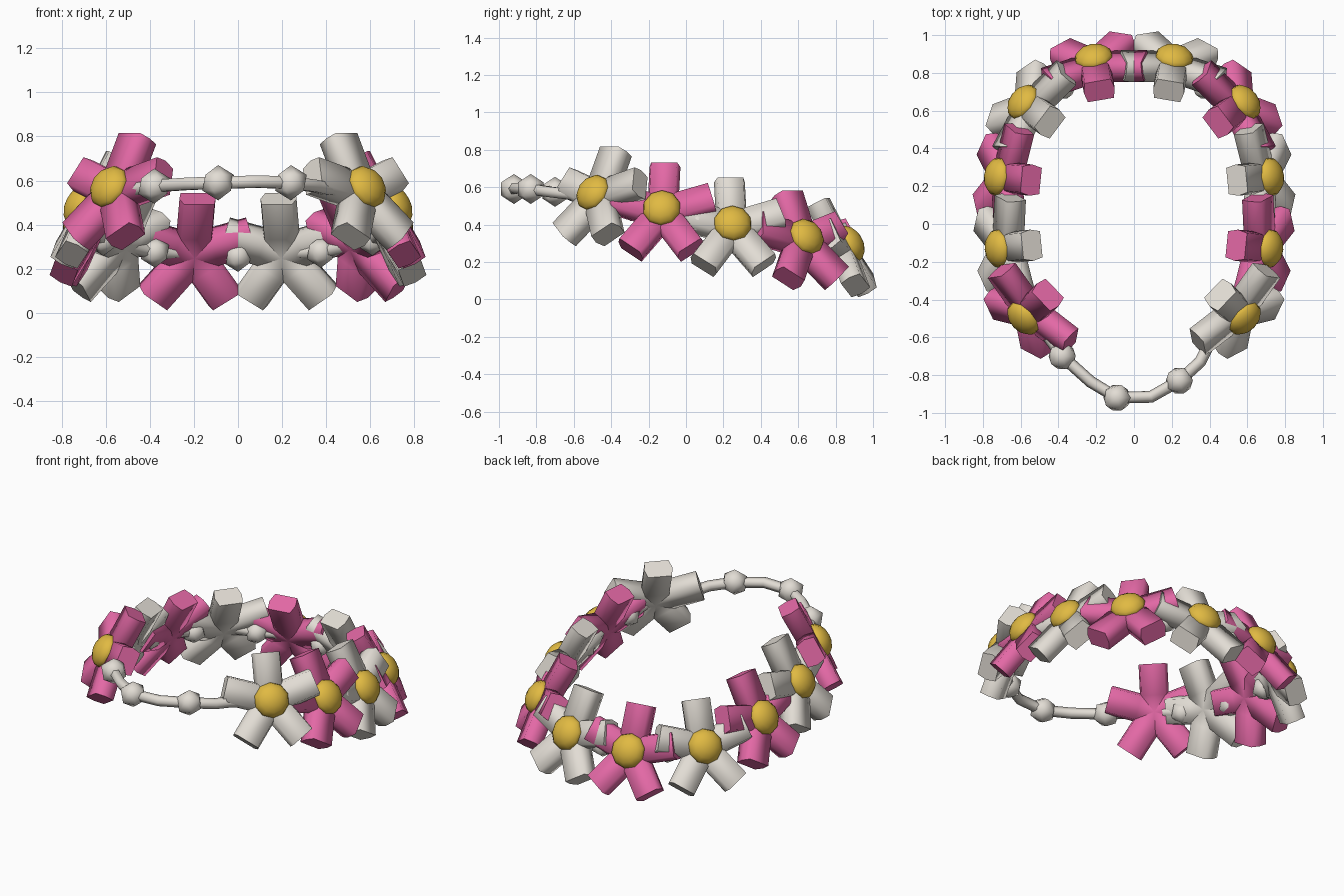
import bpy
import bmesh
import math
from mathutils import Vector, Matrix

cube = bpy.data.objects.get("Cube")
if cube:
    bpy.data.objects.remove(cube, do_unlink=True)


def material(name, rgb):
    m = bpy.data.materials.new(name)
    m.use_nodes = True
    m.diffuse_color = (*rgb, 1)
    m.node_tree.nodes["Principled BSDF"].inputs["Base Color"].default_value = (*rgb, 1)
    return m


WHITE = material("warm white", (0.76, 0.72, 0.66))
PINK = material("pink", (0.77, 0.14, 0.38))
YELLOW = material("golden yellow", (0.75, 0.49, 0.055))

TILT = math.radians(27.5)
LENGTH, HALF_W, HALF_T, FLAT = 0.276, 0.083, 0.057, 0.84


def add_object(name, bm, mat, matrix, angle):
    bmesh.ops.recalc_face_normals(bm, faces=bm.faces[:])
    mesh = bpy.data.meshes.new(name)
    bm.to_mesh(mesh)
    bm.free()
    mesh.materials.append(mat)
    ob = bpy.data.objects.new(name, mesh)
    bpy.context.collection.objects.link(ob)
    ob.matrix_world = matrix
    bpy.ops.object.select_all(action="DESELECT")
    ob.select_set(True)
    bpy.context.view_layer.objects.active = ob
    bpy.ops.object.shade_smooth_by_angle(angle=math.radians(angle))


def petals(name, mat, matrix):
    """Five six-sided prisms whose flat sides meet in a closed hub."""
    bm = bmesh.new()
    section = [(-1, 0), (-FLAT, 1), (FLAT, 1), (1, 0), (FLAT, -1), (-FLAT, -1)]
    hub = FLAT * HALF_W / math.tan(math.radians(36))
    for i in range(5):
        turn = Matrix.Rotation(i * math.tau / 5, 3, "Z")
        rings = []
        for dist, width in ((0, 0.01), (hub, 1), (LENGTH, 1)):
            rings.append([bm.verts.new(turn @ Vector((x * width * HALF_W, dist, z * HALF_T)))
                          for x, z in section])
        for a, b in zip(rings, rings[1:]):
            for j in range(6):
                k = (j + 1) % 6
                bm.faces.new((a[j], a[k], b[k], b[j]))
        bm.faces.new(rings[-1])
    add_object(name, bm, mat, matrix, 80)


def dome(name, matrix):
    """Rounded flower centre with a shallow underside."""
    bm = bmesh.new()
    bmesh.ops.create_uvsphere(bm, u_segments=10, v_segments=8, radius=0.105)
    for v in bm.verts:
        v.co.z *= 0.7 if v.co.z > 0 else 0.2
    add_object(name, bm, YELLOW, matrix @ Matrix.Translation((0, 0, 0.048)), 80)


def bead(name, place, radius):
    bm = bmesh.new()
    bmesh.ops.create_icosphere(bm, subdivisions=1, radius=radius)
    add_object(name, bm, WHITE, Matrix.Translation(place), 80)


def flower(name, centre, facing, mat):
    d = Vector((facing[0], facing[1], 0)).normalized()
    z = Vector((0, 0, 1))
    n = d * math.cos(TILT) + z * math.sin(TILT)
    up = z * math.cos(TILT) - d * math.sin(TILT)
    frame = Matrix((up.cross(n), up, n)).transposed().to_4x4()
    frame.translation = centre
    petals(name + "_petals", mat, frame)
    dome(name + "_centre", frame)


# Flowers: centre and facing direction, front to back on the left side
half = [
    ((0.548, -0.463, 0.545), (0.72, -0.69)),
    ((0.668, -0.125, 0.462), (1, -0.1)),
    ((0.672, 0.245, 0.38), (1, 0.1)),
    ((0.547, 0.615, 0.31), (0.8, 0.6)),
    ((0.205, 0.832, 0.272), (0.17, 1)),
]
for i, ((x, y, z), (fx, fy)) in enumerate(half):
    for side, label in ((1, "left"), (-1, "right")):
        mat = WHITE if (i % 2 == 0) == (side == 1) else PINK
        flower(f"{label}_flower_{i + 1}", Vector((side * x, y, z)), (side * fx, fy), mat)

# Beads midway between neighbouring flowers, plus three on the bare cord
left = [Vector(c) for c, _ in half]
right = [Vector((-c.x, c.y, c.z)) for c in left]
arc = left + right[::-1]
beads = [(a + b) / 2 - Vector((0, 0, 0.015)) for a, b in zip(arc, arc[1:])]
front_beads = [Vector((-0.38, -0.70, 0.575)), Vector((-0.09, -0.92, 0.59)),
               Vector((0.24, -0.83, 0.59))]
for i, p in enumerate(beads + front_beads):
    bead(f"bead_{i + 1}", p, 0.071 if i < len(beads) else 0.08)

# Cord threaded through every flower and bead
path = []
for a, b in zip(arc, beads + [None]):
    path += [a, b] if b else [a]
path += [front_beads[0], Vector((-0.23, -0.835, 0.585)), front_beads[1],
         Vector((0.09, -0.915, 0.595)), front_beads[2],
         Vector((0.35, -0.73, 0.575)), Vector((0.39, -0.65, 0.565))]
curve = bpy.data.curves.new("cord", "CURVE")
curve.dimensions = "3D"
curve.bevel_depth = 0.032
curve.bevel_resolution = 1
spline = curve.splines.new("POLY")
spline.points.add(len(path) - 1)
for pt, p in zip(spline.points, path):
    pt.co = (*p, 1)
spline.use_cyclic_u = True
spline.use_smooth = True
curve.materials.append(WHITE)
cord = bpy.data.objects.new("cord", curve)
bpy.context.collection.objects.link(cord)
